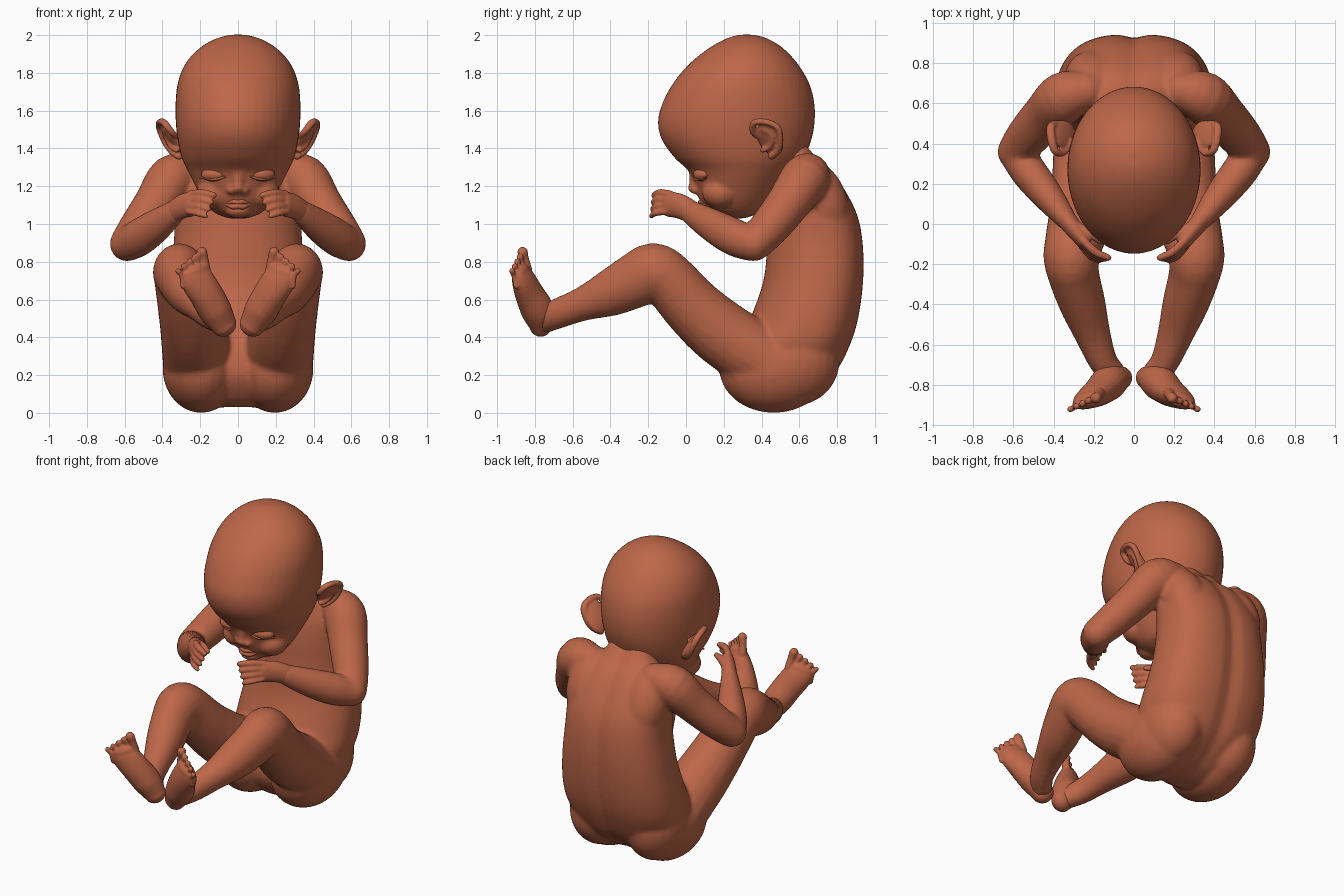
import bpy, bmesh
from math import sin, cos, pi, radians, exp, copysign
from mathutils import Vector, Matrix

skin = bpy.data.materials.new("skin")
skin.diffuse_color = (0.51, 0.135, 0.065, 1)


def spline(rows, n):
    """Catmull-Rom through rows of numbers."""
    out = []
    for i in range(len(rows) - 1):
        p0, p1 = rows[max(i - 1, 0)], rows[i]
        p2, p3 = rows[i + 1], rows[min(i + 2, len(rows) - 1)]
        for k in range(n):
            t = k / n
            out.append([0.5 * (2 * b + (c - a) * t + (2 * a - 5 * b + 4 * c - d) * t * t
                               + (3 * b - a - 3 * c + d) * t ** 3)
                        for a, b, c, d in zip(p0, p1, p2, p3)])
    return out + [list(rows[-1])]


def skin_rings(bm, rings):
    loops = [[bm.verts.new(p) for p in r] for r in rings]
    for a, b in zip(loops, loops[1:]):
        for i in range(len(a)):
            j = (i + 1) % len(a)
            bm.faces.new((a[i], a[j], b[j], b[i]))
    bm.faces.new(loops[0][::-1])
    bm.faces.new(loops[-1])


def stack(bm, rows, groove=0.0, square=1.0):
    """Level rings: z, front y, back y, half width; the back half may be squarer."""
    rings = []
    for z, f, b, w in spline(rows, 4):
        ring = []
        for k in range(48):
            a = 2 * pi * k / 48
            s, c = sin(a), cos(a)
            if c < 0:
                s, c = copysign(abs(s) ** square, s), -abs(c) ** square
            x, y = w * s, (f + b) / 2 - (b - f) / 2 * c
            if c < 0:
                y -= groove * exp(-(x / 0.05) ** 2)
            ring.append((x, y, z))
        rings.append(ring)
    skin_rings(bm, rings)


def tube(bm, rows, wide=(1, 0, 0), sides=(1, -1), n=4, seg=20):
    """Round-ended limb: x, y, z, radius along wide, other radius."""
    pts = spline(rows, n)
    last = len(pts) - 1
    frames = []
    for i, p in enumerate(pts):
        t = (Vector(pts[min(i + 1, last)][:3]) - Vector(pts[max(i - 1, 0)][:3])).normalized()
        u = Vector(wide)
        u = (u - t * u.dot(t)).normalized()
        frames.append((Vector(p[:3]), t, u, t.cross(u), p[3], p[4]))

    def cap(f, s):
        c, t, u, v, a, b = f
        return [(c + t * s * min(a, b) * sin(radians(d)), t, u, v,
                 a * cos(radians(d)), b * cos(radians(d))) for d in (25, 50, 70, 84)]
    frames = cap(frames[0], -1)[::-1] + frames + cap(frames[-1], 1)
    for s in sides:
        rings = []
        for c, t, u, v, a, b in frames:
            ring = [c + u * a * cos(2 * pi * k / seg) + v * b * sin(2 * pi * k / seg)
                    for k in range(seg)]
            rings.append([(p.x * s, p.y, p.z) for p in ring])
        skin_rings(bm, rings)


def ball(bm, c, r, tilt=(0, 0, 0), sides=(1, -1)):
    rot = Matrix.Rotation(tilt[0], 4, 'X') @ Matrix.Rotation(tilt[1], 4, 'Y') @ Matrix.Rotation(tilt[2], 4, 'Z')
    for s in sides:
        m = Matrix.Diagonal((s, 1, 1, 1)) @ Matrix.Translation(c) @ rot @ Matrix.Diagonal((*r, 1))
        bmesh.ops.create_uvsphere(bm, u_segments=24, v_segments=16, radius=1, matrix=m)


def finish(name, bm, voxel=0, smooth=4):
    bmesh.ops.recalc_face_normals(bm, faces=bm.faces[:])
    for f in bm.faces:
        f.smooth = True
    me = bpy.data.meshes.new(name)
    bm.to_mesh(me)
    bm.free()
    me.materials.append(skin)
    ob = bpy.data.objects.new(name, me)
    bpy.context.collection.objects.link(ob)
    if voxel:
        m = ob.modifiers.new("blend", 'REMESH')
        m.mode, m.voxel_size, m.use_smooth_shade = 'VOXEL', voxel, True
        m = ob.modifiers.new("soften", 'SMOOTH')
        m.factor, m.iterations = 0.5, smooth


# Trunk with spine groove, buttocks, arms and legs
body = bmesh.new()
stack(body, [(0.03, 0.40, 0.52, 0.1), (0.08, 0.32, 0.64, 0.21), (0.2, 0.25, 0.785, 0.32), (0.35, 0.27, 0.868, 0.385),
             (0.5, 0.34, 0.915, 0.39), (0.7, 0.41, 0.942, 0.365), (0.9, 0.43, 0.94, 0.34),
             (1.05, 0.44, 0.91, 0.335), (1.18, 0.46, 0.845, 0.32), (1.28, 0.48, 0.775, 0.25),
             (1.35, 0.46, 0.70, 0.17), (1.45, 0.38, 0.62, 0.13)], groove=0.02, square=0.75)
ball(body, (0.195, 0.465, 0.235), (0.205, 0.29, 0.235))
ball(body, (0.2, 0.58, 0.28), (0.19, 0.235, 0.24))
ball(body, (0.21, 0.71, 1.13), (0.14, 0.14, 0.22), (0.4, 0, 0))
tube(body, [(0.21, 0.42, 0.27, 0.19, 0.18), (0.235, 0.2, 0.415, 0.175, 0.175),
            (0.265, 0.04, 0.555, 0.16, 0.16), (0.30, -0.1, 0.71, 0.145, 0.148),
            (0.31, -0.175, 0.745, 0.14, 0.154), (0.298, -0.26, 0.705, 0.127, 0.147),
            (0.255, -0.4, 0.635, 0.115, 0.125), (0.205, -0.55, 0.575, 0.09, 0.09),
            (0.155, -0.68, 0.525, 0.072, 0.08), (0.1, -0.75, 0.49, 0.065, 0.07)])
tube(body, [(0.24, 0.66, 1.27, 0.1, 0.1), (0.345, 0.63, 1.24, 0.13, 0.13),
            (0.43, 0.545, 1.115, 0.115, 0.12), (0.525, 0.44, 0.98, 0.105, 0.108),
            (0.588, 0.36, 0.895, 0.094, 0.092)], wide=(0, 0, 1))
tube(body, [(0.59, 0.355, 0.89, 0.09, 0.085), (0.52, 0.255, 0.93, 0.1, 0.09),
            (0.425, 0.135, 0.995, 0.088, 0.077), (0.335, 0.02, 1.065, 0.064, 0.052)], wide=(0, 0, 1))
finish("trunk_and_limbs", body, 0.014, 6)

# Head with brow, cheeks and nose
head = bmesh.new()
stack(head, [(1.03, 0.22, 0.31, 0.05), (1.06, 0.13, 0.39, 0.125), (1.12, 0.075, 0.45, 0.18),
             (1.2, 0.05, 0.51, 0.225), (1.28, 0.015, 0.57, 0.265), (1.35, -0.06, 0.625, 0.297),
             (1.45, -0.13, 0.665, 0.32), (1.55, -0.148, 0.682, 0.33), (1.65, -0.12, 0.678, 0.33),
             (1.75, -0.065, 0.65, 0.318), (1.85, 0.02, 0.59, 0.278), (1.93, 0.12, 0.515, 0.205),
             (1.98, 0.21, 0.435, 0.12), (2.002, 0.28, 0.36, 0.04)])
ball(head, (0.12, 0.185, 1.165), (0.1, 0.1, 0.085))
ball(head, (0, 0.15, 1.07), (0.07, 0.07, 0.04), sides=(1,))
ball(head, (0, 0.045, 1.19), (0.033, 0.036, 0.03), sides=(1,))
ball(head, (0.036, 0.055, 1.178), (0.024, 0.03, 0.022))
tube(head, [(0, 0.035, 1.28, 0.025, 0.02), (0, 0.042, 1.2, 0.028, 0.024)], sides=(1,))
finish("head", head, 0.012, 4)

# Closed eyelids and lips
face = bmesh.new()
ball(face, (0.13, 0.08, 1.262), (0.068, 0.038, 0.036), (0, 0, 0.35))
tube(face, [(0.07, 0.042, 1.25, 0.005, 0.006), (0.125, 0.05, 1.236, 0.007, 0.007),
            (0.2, 0.1, 1.245, 0.005, 0.006)], wide=(0, 0, 1), seg=10)
for z, d, r in ((1.118, 0.012, 0.013), (1.092, -0.006, 0.014)):
    tube(face, [(-0.065, 0.105, 1.105, 0.006, 0.006), (-0.03, 0.084, z, r, r),
                (0, 0.076, z - d / 3, r, r), (0.03, 0.084, z, r, r),
                (0.065, 0.105, 1.105, 0.006, 0.006)], (0, 0, 1), sides=(1,), seg=12)
finish("eyelids_and_lips", face)

# Ears: cupped shell, rolled rim and inner fold
ear = bmesh.new()
ball(ear, (0.35, 0.445, 1.45), (0.022, 0.07, 0.105), (0.35, 0.5, -0.5))
tube(ear, [(0.31, 0.41, 1.45, 0.014, 0.014), (0.35, 0.355, 1.485, 0.018, 0.016),
           (0.39, 0.36, 1.535, 0.02, 0.017), (0.41, 0.42, 1.54, 0.022, 0.017),
           (0.413, 0.485, 1.51, 0.022, 0.017), (0.385, 0.5, 1.44, 0.022, 0.016),
           (0.345, 0.485, 1.385, 0.024, 0.018), (0.31, 0.455, 1.36, 0.024, 0.02)], seg=14)
tube(ear, [(0.385, 0.41, 1.5, 0.012, 0.012), (0.385, 0.455, 1.47, 0.014, 0.014),
           (0.355, 0.445, 1.41, 0.014, 0.014), (0.325, 0.405, 1.39, 0.016, 0.014)], seg=12)
finish("ears", ear, 0.008, 2)

# Hands: palm, four fingers and thumb
hand = bmesh.new()
tube(hand, [(0.345, 0.035, 1.06, 0.06, 0.05), (0.295, -0.03, 1.093, 0.066, 0.044),
            (0.25, -0.088, 1.105, 0.068, 0.036)], wide=(0, 0.1, 1))
for i in range(4):
    r = 0.021 - 0.0015 * i
    tube(hand, [(0.25 + 0.004 * i, -0.085 - 0.008 * i, 1.158 - 0.031 * i, r, r),
                (0.19 + 0.008 * i, -0.14 - 0.008 * i, 1.164 - 0.036 * i, r, r),
                (0.128 + 0.014 * i, -0.168 - 0.005 * i, 1.152 - 0.037 * i, r * 0.8, r * 0.8)],
         wide=(0, 0, 1), seg=12)
tube(hand, [(0.28, -0.015, 1.115, 0.03, 0.028), (0.225, -0.045, 1.13, 0.024, 0.022),
            (0.165, -0.085, 1.125, 0.017, 0.017)], wide=(0, 0, 1), seg=12)
finish("hands", hand, 0.008, 2)

# Feet: heel to ball, then five toes stepping down to the outside
foot = bmesh.new()
tube(foot, [(0.075, -0.768, 0.467, 0.07, 0.062), (0.12, -0.785, 0.54, 0.088, 0.088),
            (0.17, -0.83, 0.63, 0.09, 0.074), (0.218, -0.862, 0.705, 0.09, 0.056),
            (0.232, -0.875, 0.745, 0.08, 0.042)], wide=(0.85, -0.3, -0.45))
for i in range(5):
    r = 0.028 if i == 0 else 0.0185 - 0.0007 * i
    x, y, z = 0.178 + 0.028 * i + (0.006 if i else 0), -0.853 - 0.014 * i, 0.785 - 0.021 * i
    h = 0.066 - 0.004 * i
    tube(foot, [(x - 0.006, y + 0.012, z - 0.03, r, r), (x + 0.002, y - 0.002, z + h * 0.45, r * 0.85, r * 0.85),
                (x + 0.012 + 0.002 * i, y - 0.012, z + h, r, r)], seg=14)
finish("feet", foot, 0.007, 1)
